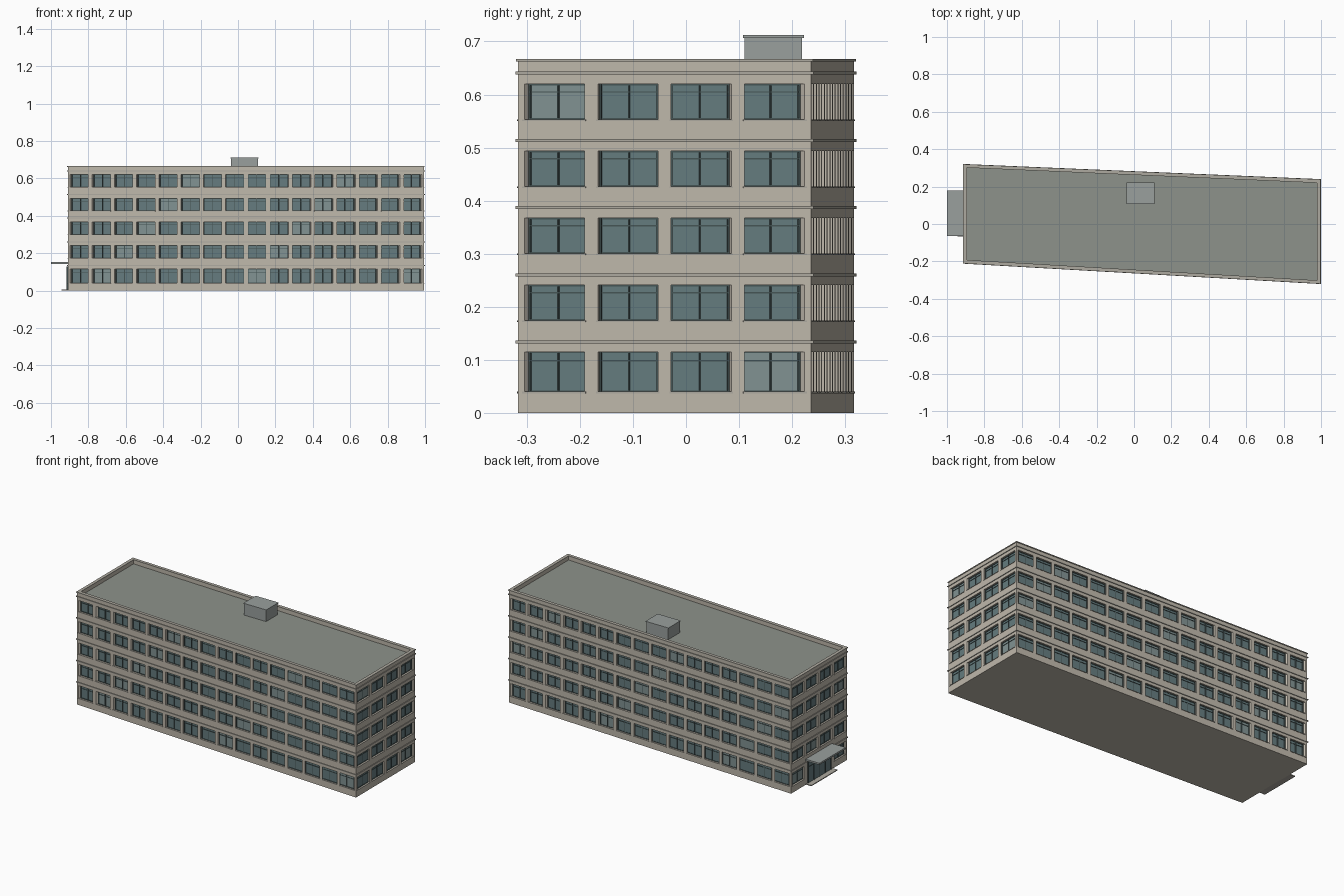
import bpy, bmesh
from mathutils import Vector

if "Cube" in bpy.data.objects:
    bpy.data.objects.remove(bpy.data.objects["Cube"])

# footprint, counter-clockwise from front left
FOOT = [(-0.91, -0.208), (0.995, -0.317), (0.995, 0.236), (-0.91, 0.317)]
SIGN = [(1, 1), (-1, 1), (-1, -1), (1, -1)]
BAYS = [16, 4, 16, 4]
TOP, ROOF = 0.663, 0.641
FLOORS = [(0.04, 0.115)] + [(0.1745 + 0.1262 * i, 0.241 + 0.1262 * i) for i in range(4)]


def material(name, r, g, b):
    m = bpy.data.materials.new(name)
    m.diffuse_color = (r, g, b, 1)
    m.use_nodes = True
    m.node_tree.nodes["Principled BSDF"].inputs["Base Color"].default_value = m.diffuse_color
    return m


WALL = material("concrete", 0.52, 0.48, 0.41)
TRIM = material("trim", 0.42, 0.40, 0.35)
GLASS = material("glass", 0.13, 0.20, 0.21)
BLIND = material("pale_glass", 0.22, 0.29, 0.29)
FRAME = material("frame", 0.06, 0.09, 0.09)
ROOFM = material("roofing", 0.27, 0.29, 0.26)
METAL = material("metal", 0.32, 0.35, 0.34)


def finish(bm, name, mat):
    me = bpy.data.meshes.new(name)
    bm.to_mesh(me)
    bm.free()
    me.materials.append(mat)
    ob = bpy.data.objects.new(name, me)
    bpy.context.collection.objects.link(ob)
    return ob


def corner(k, d):
    """Footprint corner moved inwards by d."""
    k %= 4
    return Vector((FOOT[k][0] + SIGN[k][0] * d, FOOT[k][1] + SIGN[k][1] * d, 0))


def hexa(bm, lower, upper):
    a = [bm.verts.new(p) for p in lower]
    b = [bm.verts.new(p) for p in upper]
    bm.faces.new(a[::-1])
    bm.faces.new(b)
    for i in range(4):
        j = (i + 1) % 4
        bm.faces.new((a[i], a[j], b[j], b[i]))


def block(bm, k, u0, u1, d0, d1, z0, z1):
    """Box on wall k: u along the wall (0-1), d = depth inwards."""
    pts = [corner(k, d).lerp(corner(k + 1, d), u)
           for u, d in ((u0, d0), (u1, d0), (u1, d1), (u0, d1))]
    hexa(bm, [p + Vector((0, 0, z0)) for p in pts], [p + Vector((0, 0, z1)) for p in pts])


def slab(bm, d, z0, z1):
    hexa(bm, [corner(k, d) + Vector((0, 0, z0)) for k in range(4)],
         [corner(k, d) + Vector((0, 0, z1)) for k in range(4)])


def ring(bm, d0, d1, z0, z1):
    for k in range(4):
        block(bm, k, 0, 1, d0, d1, z0, z1)


def box(name, x0, x1, y0, y1, z0, z1, mat):
    bm = bmesh.new()
    r = [(x0, y0), (x1, y0), (x1, y1), (x0, y1)]
    hexa(bm, [(x, y, z0) for x, y in r], [(x, y, z1) for x, y in r])
    return finish(bm, name, mat)


walls, glass, blind, frame, sills = [bmesh.new() for _ in range(5)]
DEPTH = 0.014

# spandrel bands between the window rows
edges = [0] + [z for f in FLOORS for z in f] + [TOP]
for z0, z1 in zip(edges[::2], edges[1::2]):
    ring(walls, 0, DEPTH, z0, z1)

# piers and windows, bay by bay
for k, n in enumerate(BAYS):
    length = (corner(k + 1, 0) - corner(k, 0)).length
    t = 0.0028 / length
    for f, (z0, z1) in enumerate(FLOORS):
        for c in range(n):
            if k == 3 and f == 0 and c in (1, 2):   # entrance takes two bays
                block(walls, k, c / n, (c + 1) / n, 0, DEPTH, z0, z1)
                continue
            a, b = (c + 0.09) / n, (c + 0.91) / n
            block(walls, k, c / n, a, 0, DEPTH, z0, z1)
            block(walls, k, b, (c + 1) / n, 0, DEPTH, z0, z1)
            pane = blind if (c - f) % 7 == (1 + 2 * k) % 7 else glass
            block(pane, k, a, b, 0.011, DEPTH, z0, z1)
            m = (a + b) / 2
            for u in (a, m - t / 2, b - t):
                block(frame, k, u, u + t, 0.008, 0.0115, z0, z1)
            zt = z0 + 0.76 * (z1 - z0)
            for z in (z0, zt, z1 - 0.0025):
                block(frame, k, a, b, 0.0085, 0.0115, z, z + 0.0025)
            block(sills, k, a - t, b + t, -0.002, 0.008, z0 - 0.003, z0)
finish(walls, "walls", WALL)
finish(glass, "window_glass", GLASS)
finish(blind, "pale_window_glass", BLIND)
finish(frame, "window_frames", FRAME)
finish(sills, "window_sills", TRIM)

# string courses at each floor
bm = bmesh.new()
for z in (0.131, 0.2575, 0.3845, 0.511, 0.638):
    ring(bm, -0.004, 0.002, z, z + 0.005)
finish(bm, "string_courses", TRIM)

# parapet coping, roof deck and base
bm = bmesh.new()
ring(bm, -0.003, 0.016, TOP - 0.001, 0.667)
finish(bm, "parapet_coping", TRIM)
bm = bmesh.new()
slab(bm, 0.0135, ROOF - 0.01, ROOF)
finish(bm, "roof_deck", ROOFM)
bm = bmesh.new()
slab(bm, 0.0135, 0, 0.01)
finish(bm, "ground_slab", WALL)

# rooftop plant housing
box("roof_housing", -0.037, 0.107, 0.11, 0.219, ROOF, 0.707, METAL)
box("roof_housing_cap", -0.04, 0.11, 0.107, 0.222, 0.707, 0.712, METAL)

# left-end entrance
box("canopy", -1.0, -0.908, -0.065, 0.18, 0.142, 0.152, METAL)
box("entrance_step", -0.945, -0.908, -0.068, 0.177, 0, 0.005, TRIM)
box("door_glass", -0.914, -0.908, -0.045, 0.16, 0.005, 0.125, GLASS)
bm = bmesh.new()
for i in range(5):
    u = 0.297 + i * 0.0975
    block(bm, 3, u, u + 0.007, -0.007, 0.001, 0.005, 0.128)
block(bm, 3, 0.297, 0.694, -0.007, 0.001, 0.124, 0.129)
block(bm, 3, 0.297, 0.694, -0.006, 0.001, 0.098, 0.101)
finish(bm, "door_frame", FRAME)
